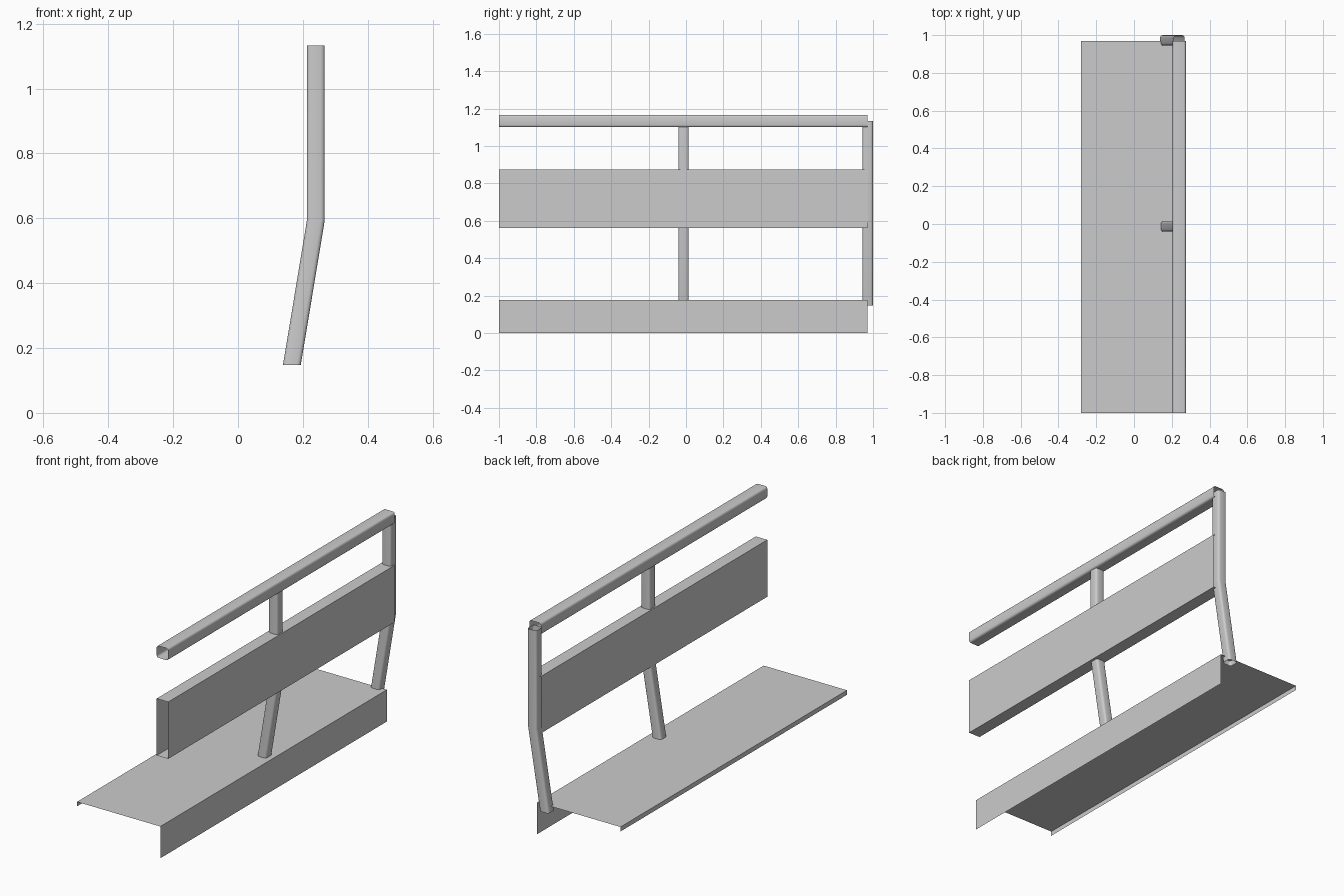
import bpy
import bmesh
import math

cube = bpy.data.objects.get("Cube")
if cube:
    bpy.data.objects.remove(cube, do_unlink=True)

gray = bpy.data.materials.new("light gray metal")
gray.use_nodes = True
color = (0.6, 0.6, 0.6, 1)
gray.diffuse_color = color
gray.node_tree.nodes["Principled BSDF"].inputs["Base Color"].default_value = color

Y_START, Y_END = -1.0, 0.97


def rounded_square(cx, cy, w, h, r, steps=3):
    """Closed outline of a rectangle with rounded corners."""
    points = []
    for i, (sx, sy) in enumerate([(1, 1), (-1, 1), (-1, -1), (1, -1)]):
        for k in range(steps + 1):
            a = math.pi / 2 * (i + k / steps)
            points.append((cx + sx * (w / 2 - r) + r * math.cos(a),
                           cy + sy * (h / 2 - r) + r * math.sin(a)))
    return points


def loft(name, rings, closed=True, smooth=False):
    """Skin consecutive rings of points, leaving both ends open."""
    bm = bmesh.new()
    rows = [[bm.verts.new(p) for p in ring] for ring in rings]
    for a, b in zip(rows, rows[1:]):
        n = len(a)
        for i in range(n if closed else n - 1):
            j = (i + 1) % n
            bm.faces.new((a[i], a[j], b[j], b[i]))
    bmesh.ops.recalc_face_normals(bm, faces=bm.faces)
    mesh = bpy.data.meshes.new(name)
    bm.to_mesh(mesh)
    bm.free()
    mesh.materials.append(gray)
    obj = bpy.data.objects.new(name, mesh)
    bpy.context.collection.objects.link(obj)
    if smooth:
        bpy.ops.object.select_all(action="DESELECT")
        obj.select_set(True)
        bpy.context.view_layer.objects.active = obj
        bpy.ops.object.shade_smooth_by_angle(angle=math.radians(40))
    return obj


def extrude_along_y(name, profile, closed=True, smooth=False):
    rings = [[(x, y, z) for x, z in profile] for y in (Y_START, Y_END)]
    return loft(name, rings, closed, smooth)


# Bent sheet seat: short lip, flat top, deep skirt
extrude_along_y("seat", [(-0.28, 0.15), (-0.28, 0.175), (0.227, 0.175), (0.227, 0)],
                closed=False)

# Hollow backrest board and top rail
extrude_along_y("backrest", [(0.205, 0.56), (0.275, 0.56), (0.275, 0.873), (0.205, 0.873)])
extrude_along_y("top_rail", rounded_square(0.24, 1.133, 0.07, 0.066, 0.012), smooth=True)

# Bent tubular posts
for name, y in (("middle_post", -0.013), ("end_post", 0.972)):
    rings = [[(px, py, z) for px, py in rounded_square(x, y, 0.055, 0.055, 0.012)]
             for x, z in ((0.166, 0.147), (0.24, 0.594), (0.24, 1.133))]
    loft(name, rings, smooth=True)
